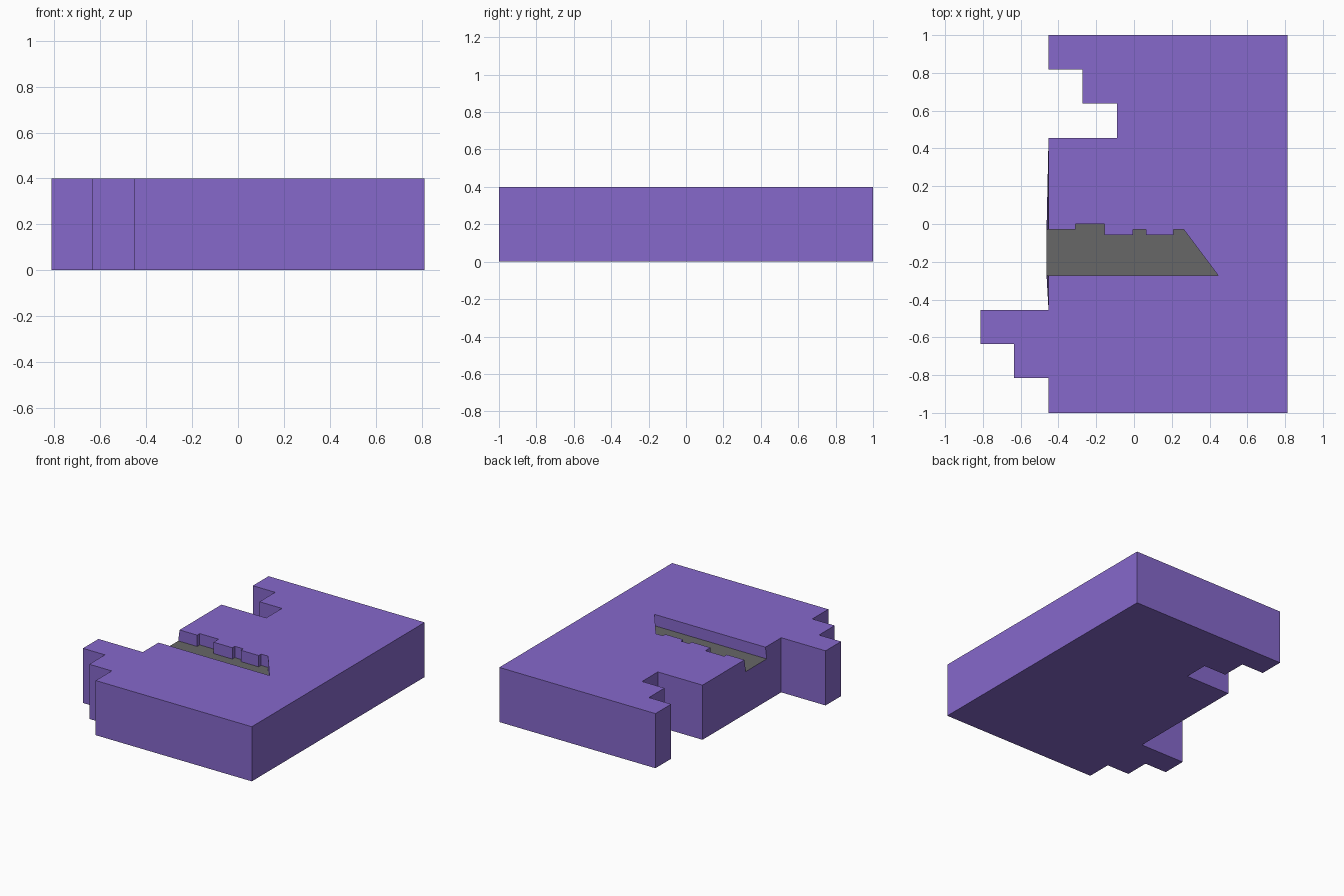
import bpy

if "Cube" in bpy.data.objects:
    bpy.data.objects.remove(bpy.data.objects["Cube"])

H = 0.40        # block height
FLOOR = 0.317   # height of the slot floor
L = -0.4525     # main left face


def add_mesh(name, verts, faces, color):
    mesh = bpy.data.meshes.new(name)
    mesh.from_pydata(verts, [], faces)
    mat = bpy.data.materials.new(name + "_color")
    mat.diffuse_color = color
    mat.use_nodes = True
    mat.node_tree.nodes["Principled BSDF"].inputs["Base Color"].default_value = mat.diffuse_color
    mesh.materials.append(mat)
    obj = bpy.data.objects.new(name, mesh)
    bpy.context.collection.objects.link(obj)
    return obj


# Stepped outline, counter-clockwise, ending and starting around the slot mouth
outline = [(L, -0.455), (-0.812, -0.455), (-0.812, -0.634), (-0.634, -0.634),
           (-0.634, -0.815), (L, -0.815), (L, -1), (0.812, -1), (0.812, 1),
           (L, 1), (L, 0.818), (-0.272, 0.818), (-0.272, 0.637),
           (-0.09, 0.637), (-0.09, 0.455), (L, 0.455)]

# Slot edge with raised teeth and a slanted tip, open on the left face
slot = [(L, -0.03), (-0.31, -0.03), (-0.31, 0), (-0.157, 0),
        (-0.157, -0.058), (-0.005, -0.058), (-0.005, -0.03), (0.063, -0.03),
        (0.063, -0.058), (0.208, -0.058), (0.208, -0.03), (0.264, -0.03),
        (0.446, -0.273), (L, -0.273)]

# The floor lip sticks out a hair past the left face
lip = -0.463
slot_low = [(lip if x == L else x, y, FLOOR) for x, y in slot]

n, m = len(outline), len(slot)
verts = ([(x, y, 0) for x, y in outline] + [(x, y, H) for x, y in outline]
         + [(x, y, H) for x, y in slot] + slot_low)
top, rim, low = n, 2 * n, 2 * n + m     # first index of each ring

# Block: bottom, top around the slot, outer walls, slot walls
faces = [list(range(n))[::-1],
         list(range(top, top + n)) + list(range(rim, rim + m))]
faces += [(i, i + 1, top + i + 1, top + i) for i in range(n - 1)]
faces += [(low + i, low + i + 1, rim + i + 1, rim + i) for i in range(m - 1)]
# Left wall, notched where the slot runs out
faces.append((n - 1, 0, top, rim + m - 1, low + m - 1, low, rim, top + n - 1))
add_mesh("stepped_block", verts, faces, (0.24, 0.14, 0.60, 1))

# Grey floor of the slot
add_mesh("slot_floor", slot_low, [list(range(m))[::-1]], (0.135, 0.135, 0.135, 1))
